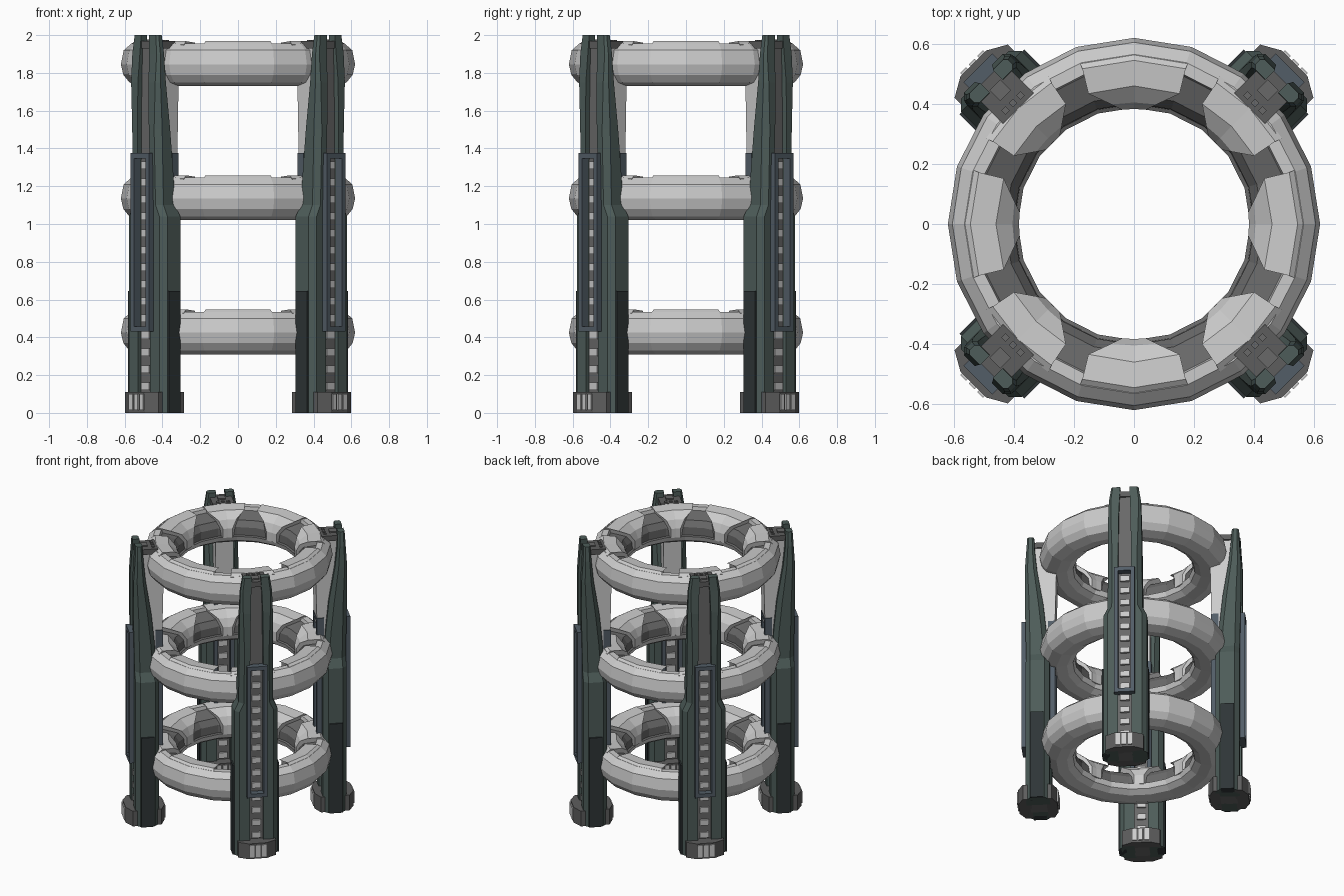
import bpy, bmesh
from math import sin, cos, radians, pi

if "Cube" in bpy.data.objects:
    bpy.data.objects.remove(bpy.data.objects["Cube"])


def material(name, rgb):
    m = bpy.data.materials.new(name)
    m.diffuse_color = (*rgb, 1)
    m.use_nodes = True
    m.node_tree.nodes["Principled BSDF"].inputs["Base Color"].default_value = m.diffuse_color
    return m


LIGHT = material("light_grey", (0.62, 0.62, 0.62))
PANEL = material("panel_grey", (0.14, 0.14, 0.14))
GREEN = material("dark_green", (0.075, 0.108, 0.1))
BLUE = material("blue_grey", (0.085, 0.11, 0.135))
BLACK = material("near_black", (0.028, 0.036, 0.038))
FOOT = material("foot_grey", (0.11, 0.11, 0.11))
ANGLES = [45 + 90 * k for k in range(4)]


def make(name, verts, faces, mats, index=None):
    me = bpy.data.meshes.new(name)
    me.from_pydata(verts, [], faces)
    for m in mats:
        me.materials.append(m)
    if index:
        for p, i in zip(me.polygons, index):
            p.material_index = i
    bm = bmesh.new()
    bm.from_mesh(me)
    bmesh.ops.recalc_face_normals(bm, faces=bm.faces)
    bm.to_mesh(me)
    bm.free()
    return me


def place(name, me, angle=0, z=0):
    ob = bpy.data.objects.new(name, me)
    ob.rotation_euler.z = radians(angle)
    ob.location.z = z
    bpy.context.collection.objects.link(ob)


def place4(name, me):
    for a in ANGLES:
        place(name, me, a)


def loft(loops):
    """Join equal closed loops with side faces and end caps."""
    n = len(loops[0])
    verts = [p for l in loops for p in l]
    faces = [(i * n + j, i * n + (j + 1) % n, (i + 1) * n + (j + 1) % n, (i + 1) * n + j)
             for i in range(len(loops) - 1) for j in range(n)]
    faces += [tuple(range(n)), tuple(range(len(verts) - n, len(verts)))]
    return verts, faces


def boxes(name, items, mat):
    """Several (u0, u1, v0, v1, z0, z1) boxes as one mesh."""
    V, F = [], []
    for u0, u1, v0, v1, z0, z1 in items:
        v, f = loft([[(u0, v0, z), (u1, v0, z), (u1, v1, z), (u0, v1, z)] for z in (z0, z1)])
        F += [tuple(i + len(V) for i in face) for face in f]
        V += v
    return make(name, V, F, [mat])


# Rings: 20-sided revolved section, with a dark recess on the upper inner side
section = [(0.525, 0.105), (0.565, 0.105), (0.605, 0.07), (0.62, -0.005), (0.607, -0.06),
           (0.575, -0.1), (0.51, -0.12), (0.44, -0.11), (0.4, -0.085), (0.387, -0.05),
           (0.4, -0.045), (0.402, 0.01), (0.43, 0.05), (0.52, 0.08)]
N, S = 20, len(section)
verts = [(r * cos(2 * pi * i / N), r * sin(2 * pi * i / N), z) for i in range(N) for r, z in section]
faces, idx = [], []
for i in range(N):
    for j in range(S):
        k, l = (i + 1) % N, (j + 1) % S
        faces.append((i * S + j, k * S + j, k * S + l, i * S + l))
        idx.append(1 if 9 <= j <= 12 else 0)
ring = make("ring", verts, faces, [LIGHT, PANEL], idx)

# Ring clamps: tapered bridges over the recess, eight per ring
outline = [(0.57, 0.1, 0.185), (0.545, 0.118, 0.175), (0.46, 0.11, 0.155), (0.405, 0.065, 0.075),
           (0.383, 0.01, 0.04), (0.383, -0.055, 0.04), (0.43, -0.07, 0.04), (0.54, -0.03, 0.16)]


def clamp_mesh(scale):
    loops = [[(r * cos(t * w * scale / r), r * sin(t * w * scale / r), z) for r, z, w in outline]
             for t in (-1, 0, 1)]
    return make("ring_clamp", *loft(loops), [LIGHT])


wide, narrow = clamp_mesh(1), clamp_mesh(0.8)
for z in (0.43, 1.14, 1.85):
    place("ring", ring, 0, z)
    for k in range(8):
        place("ring_clamp", narrow if k % 2 else wide, 45 * k, z)

# Pillar rails: chamfered side plates (z, u0, u1, v0, v1), narrowing at the top
levels = [(0, 0.545, 0.702, 0.045, 0.143), (1.04, 0.545, 0.702, 0.045, 0.143),
          (1.1, 0.555, 0.702, 0.045, 0.115), (1.3, 0.57, 0.706, 0.045, 0.113),
          (1.5, 0.59, 0.71, 0.042, 0.112), (1.75, 0.63, 0.71, 0.04, 0.11),
          (1.9, 0.645, 0.7, 0.035, 0.105), (2.0, 0.65, 0.695, 0.03, 0.09)]
for s, side in ((1, "left"), (-1, "right")):
    loops = []
    for z, u0, u1, v0, v1 in levels:
        c = min(0.03, (u1 - u0) * 0.25)
        loops.append([(u0, s * v0, z), (u1, s * v0, z), (u1, s * (v1 - c), z),
                      (u1 - c, s * v1, z), (u0 + c, s * v1, z), (u0, s * (v1 - c), z)])
    place4("pillar_rail_" + side, make("pillar_rail", *loft(loops), [GREEN]))

# Pillar core and the pale web on the inner upper side
place4("pillar_core", boxes("pillar_core", [(0.57, 0.68, -0.05, 0.05, 0, 1.94)], PANEL))
web = [(0.55, 1.22), (0.515, 1.32), (0.505, 1.75), (0.53, 1.95), (0.66, 1.95), (0.62, 1.3)]
place4("pillar_web", make("pillar_web", *loft([[(u, v, z) for u, z in web]
                                              for v in (-0.06, 0.06)]), [LIGHT]))

# Rungs showing in the slot, on outer and inner faces
place4("pillar_rungs", boxes("pillar_rungs", [
    (0.558, 0.695, -0.03, 0.03, 0.12 + 0.09 * i, 0.16 + 0.09 * i) for i in range(14)], LIGHT))

# Slot frames on outer and inner faces
bars = []
for u0, u1 in ((0.69, 0.735), (0.512, 0.56)):
    bars += [(u0, u1, s * 0.055 - 0.013, s * 0.055 + 0.013, 0.43, 1.375) for s in (-1, 1)]
    bars += [(u0, u1, -0.043, 0.043, z, z + 0.028) for z in (0.43, 1.347)]
place4("slot_frame", boxes("slot_frame", bars, BLUE))

# Dark boxes low on the pillar sides
place4("side_box", boxes("side_box", [
    (0.583, 0.67, min(s * 0.1, s * 0.153), max(s * 0.1, s * 0.153), 0.0, 0.645)
    for s in (-1, 1)], BLACK))

# Foot collars with pale ribs, outer and inner
for name, pts in (("foot_outer", [(0.67, -0.125), (0.72, -0.125), (0.757, -0.06), (0.757, 0.06),
                                  (0.72, 0.125), (0.67, 0.125)]),
                  ("foot_inner", [(0.57, -0.125), (0.53, -0.125), (0.5, -0.06), (0.5, 0.06),
                                  (0.53, 0.125), (0.57, 0.125)])):
    place4(name, make(name, *loft([[(u, v, z) for u, v in pts] for z in (0, 0.11)]), [FOOT]))
place4("foot_ribs", boxes("foot_ribs", [
    (u, u + 0.01, v - 0.014, v + 0.014, 0.015, 0.1)
    for u in (0.755, 0.492) for v in (-0.04, 0, 0.04)], LIGHT))

# Pillar caps with a raised square and small studs
place4("pillar_cap", boxes("pillar_cap", [(0.545, 0.69, -0.072, 0.072, 1.93, 1.968)], FOOT))
place4("cap_details", boxes("cap_details", [
    (0.605, 0.655, -0.025, 0.025, 1.96, 1.976)] + [
    (0.56, 0.58, v - 0.01, v + 0.01, 1.96, 1.974) for v in (-0.035, 0, 0.035)], PANEL))
